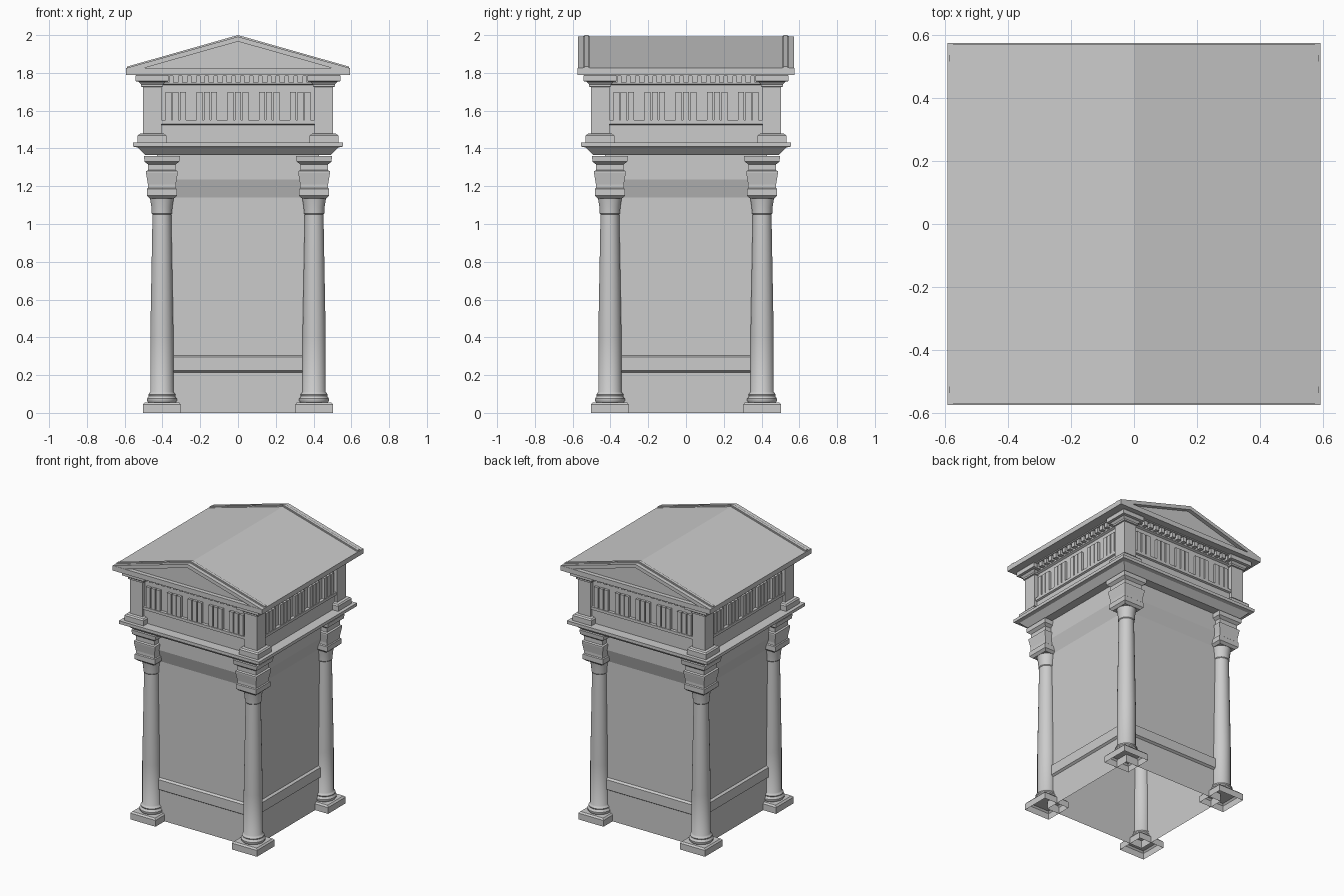
import bpy, bmesh, math

if "Cube" in bpy.data.objects:
    bpy.data.objects.remove(bpy.data.objects["Cube"])


def finish(name, bm, smooth=False):
    bmesh.ops.recalc_face_normals(bm, faces=bm.faces)
    me = bpy.data.meshes.new(name)
    bm.to_mesh(me)
    bm.free()
    ob = bpy.data.objects.new(name, me)
    bpy.context.collection.objects.link(ob)
    if smooth:
        bpy.ops.object.select_all(action='DESELECT')
        ob.select_set(True)
        bpy.context.view_layer.objects.active = ob
        bpy.ops.object.shade_smooth_by_angle(angle=math.radians(35))
    return ob


def loft(bm, profile, n=4, at=(0, 0), bottom=True, top=True):
    """Stack rings of (radius or half width, z); n=4 gives axis-aligned squares."""
    k = math.sqrt(2) if n == 4 else 1
    rings = [[bm.verts.new((at[0] + k * r * math.cos(math.tau * (i + .5) / n),
                            at[1] + k * r * math.sin(math.tau * (i + .5) / n), z))
              for i in range(n)] for r, z in profile]
    for a, b in zip(rings, rings[1:]):
        for i in range(n):
            j = (i + 1) % n
            bm.faces.new((a[i], a[j], b[j], b[i]))
    if bottom:
        bm.faces.new(rings[0][::-1])
    if top:
        bm.faces.new(rings[-1])


def box(bm, x, y, z, turn=0):
    """Box from (min, max) ranges, turned about z by quarter turns."""
    c, s = round(math.cos(turn * math.pi / 2)), round(math.sin(turn * math.pi / 2))
    v = [bm.verts.new((a * c - b * s, a * s + b * c, h)) for h in z for a in x for b in y]
    for f in ((0, 1, 3, 2), (4, 5, 7, 6), (0, 1, 5, 4), (2, 3, 7, 6), (0, 2, 6, 4), (1, 3, 7, 5)):
        bm.faces.new([v[i] for i in f])


def prism(bm, outline, y0, y1):
    """Extrude an (x, z) outline along y."""
    a = [bm.verts.new((x, y0, z)) for x, z in outline]
    b = [bm.verts.new((x, y1, z)) for x, z in outline]
    bm.faces.new(a)
    bm.faces.new(b[::-1])
    for i in range(len(a)):
        j = (i + 1) % len(a)
        bm.faces.new((a[i], a[j], b[j], b[i]))


def square_part(name, profile, **kw):
    bm = bmesh.new()
    loft(bm, profile, **kw)
    return finish(name, bm)


# Lower chamber: open-bottomed walls, band and coved top
square_part("chamber_walls", [(.40, 0), (.40, 1.15)], bottom=False, top=False)
square_part("wall_band", [(.40, .215), (.415, .225), (.415, .295), (.40, .305)], bottom=False, top=False)
square_part("wall_cove", [(.40, 1.14), (.43, 1.235), (.43, 1.37)], bottom=False, top=False)

# Columns with plinth, round base, tapered shaft and stepped square capital
for i, (sx, sy) in enumerate(((-1, -1), (1, -1), (1, 1), (-1, 1))):
    c = (sx * .403, sy * .403)
    square_part(f"column_plinth_{i}", [(.10, 0), (.10, .045), (.09, .056)], at=c, bottom=False)
    bm = bmesh.new()
    loft(bm, [(.074, .056), (.08, .065), (.08, .075), (.072, .085), (.07, .09), (.073, .097), (.066, .106),
              (.062, .112), (.062, .4), (.05, 1.05), (.054, 1.055), (.056, 1.09), (.064, 1.14)],
         n=24, at=c)
    finish(f"column_shaft_{i}", bm, True)
    square_part(f"column_capital_{i}",
                [(.064, 1.135), (.08, 1.15), (.08, 1.185), (.074, 1.19), (.074, 1.21), (.084, 1.27),
                 (.084, 1.28), (.073, 1.285), (.073, 1.315), (.092, 1.33), (.095, 1.36)], at=c)
    # Upper corner pier with spreading base and cap
    p = (sx * .455, sy * .455)
    square_part(f"corner_pier_{i}",
                [(.076, 1.43), (.076, 1.468), (.068, 1.477), (.049, 1.48), (.049, 1.725), (.058, 1.727),
                 (.058, 1.738), (.07, 1.753), (.087, 1.756), (.087, 1.785), (.08, 1.795)], at=p)

# Entablature
square_part("lower_cornice", [(.49, 1.365), (.53, 1.405), (.556, 1.41), (.556, 1.432)])
square_part("architrave", [(.485, 1.43), (.485, 1.525), (.497, 1.53), (.497, 1.55), (.47, 1.55)], top=False)
square_part("frieze", [(.475, 1.54), (.475, 1.735), (.49, 1.742), (.49, 1.795)], bottom=False)

# Grooved blocks and dentils, repeated on all four sides
blocks, dentils = bmesh.new(), bmesh.new()
for turn in range(4):
    for k in range(-2, 3):
        for j in (-1, 0, 1):
            x = k * .165 + j * .039
            box(blocks, (x - .016, x + .016), (-.493, -.47), (1.55, 1.698), turn)
    for k in range(17):
        x = (k - 8) * .047
        box(dentils, (x - .014, x + .014), (-.517, -.48), (1.75, 1.785), turn)
    box(dentils, (-.39, .39), (-.523, -.48), (1.783, 1.795), turn)
finish("frieze_blocks", blocks)
finish("dentils", dentils)

# Gabled roof: main body, overhanging eave slab, framed recessed gables
W, D, E = .593, .573, 1.825
bm = bmesh.new()
prism(bm, [(-W, 1.79), (W, 1.79), (W, E), (0, 1.992), (-W, E)], -.545, .545)
finish("roof", bm)
frames, ribs = bmesh.new(), bmesh.new()
for s in (-1, 1):
    prism(frames, [(-W, 1.79), (W, 1.79), (W, E), (-W, E)], s * .544, s * .575)
    for m in (-1, 1):
        prism(frames, [(m * W, E), (0, 1.992), (0, 1.966), (m * .50, E)], s * .544, s * D)
        # Rounded rib running up the slope near each gable
        for w, h in ((.0175, .004), (.010, .008)):
            prism(ribs, [(m * .588, E), (0, 1.99), (0, 1.992 + h), (m * .588, E + h)],
                  s * .5275 - w, s * .5275 + w)
finish("gable_frames", frames)
finish("roof_ribs", ribs)
